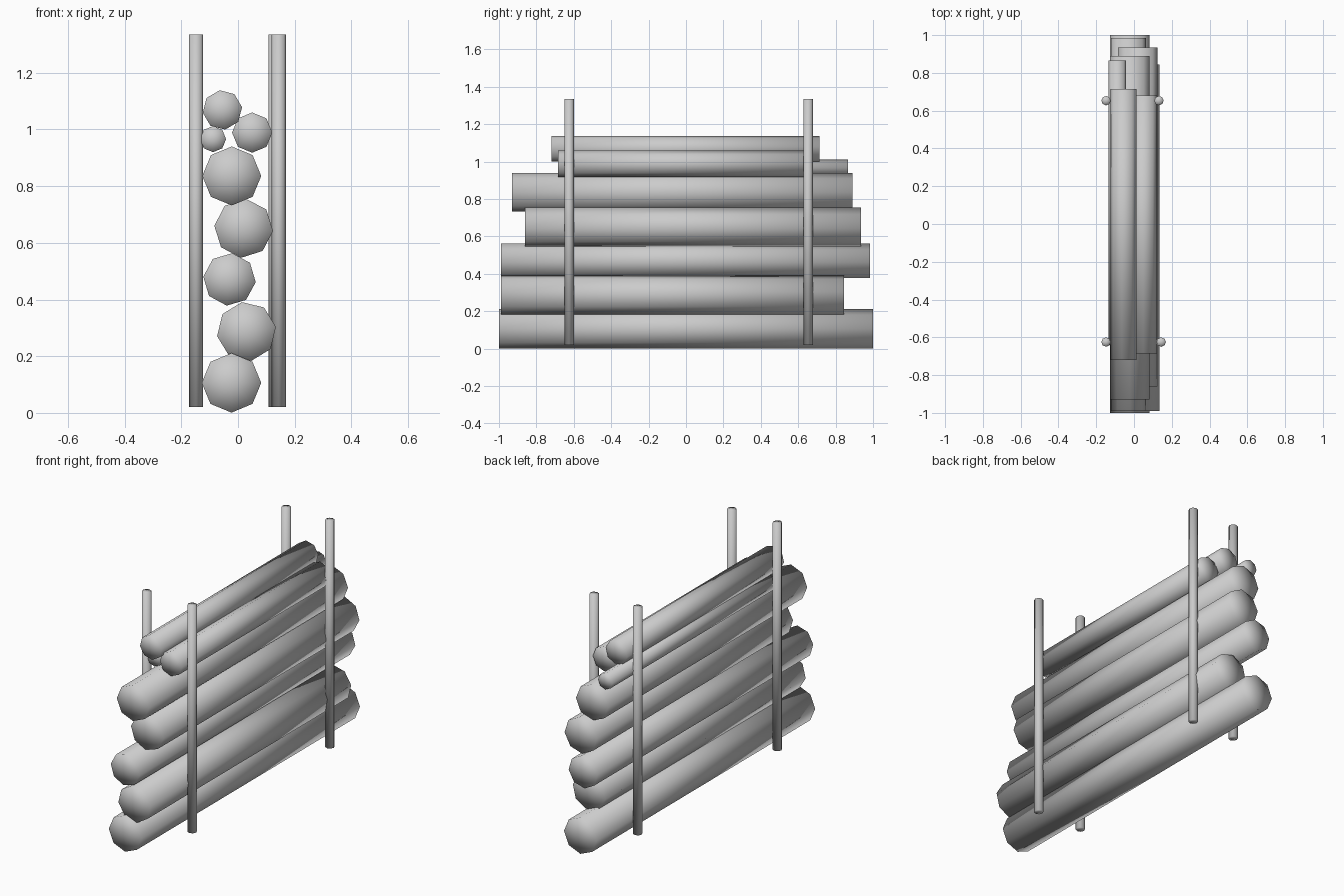
import bpy
import math

if "Cube" in bpy.data.objects:
    bpy.data.objects.remove(bpy.data.objects["Cube"])


def rod(name, radius, length, location, rotation):
    """Eight-sided rod with fan caps, softly shaded over the ends."""
    bpy.ops.mesh.primitive_cylinder_add(
        vertices=8, radius=radius, depth=length, end_fill_type='TRIFAN',
        location=location, rotation=rotation)
    obj = bpy.context.object
    obj.name = name
    bpy.ops.object.shade_smooth()
    return obj


# Stacked logs: x, z, radius, front y, back y, roll in degrees
logs = [
    (-0.023, 0.106, 0.105, -1.00, 1.00, 0),
    (0.030, 0.287, 0.105, -0.99, 0.845, 9),
    (-0.030, 0.471, 0.093, -0.99, 0.985, -6),
    (0.020, 0.651, 0.104, -0.86, 0.935, -5),
    (-0.022, 0.836, 0.104, -0.93, 0.89, 0),
    (-0.088, 0.966, 0.046, -0.64, 0.865, 0),
    (0.050, 0.989, 0.071, -0.685, 0.68, 0),
    (-0.055, 1.069, 0.070, -0.72, 0.715, 8),
]
for i, (x, z, r, y0, y1, roll) in enumerate(logs, 1):
    rod(f"log_{i}", r, y1 - y0, (x, (y0 + y1) / 2, z),
        (math.pi / 2, -math.radians(roll), 0))

# Four upright posts holding the stack
posts = {
    "front_left_post": (-0.148, -0.625),
    "front_right_post": (0.144, -0.625),
    "back_left_post": (-0.148, 0.653),
    "back_right_post": (0.132, 0.653),
}
for name, (x, y) in posts.items():
    rod(name, 0.025, 1.315, (x, y, 0.6775), (0, 0, 0))
